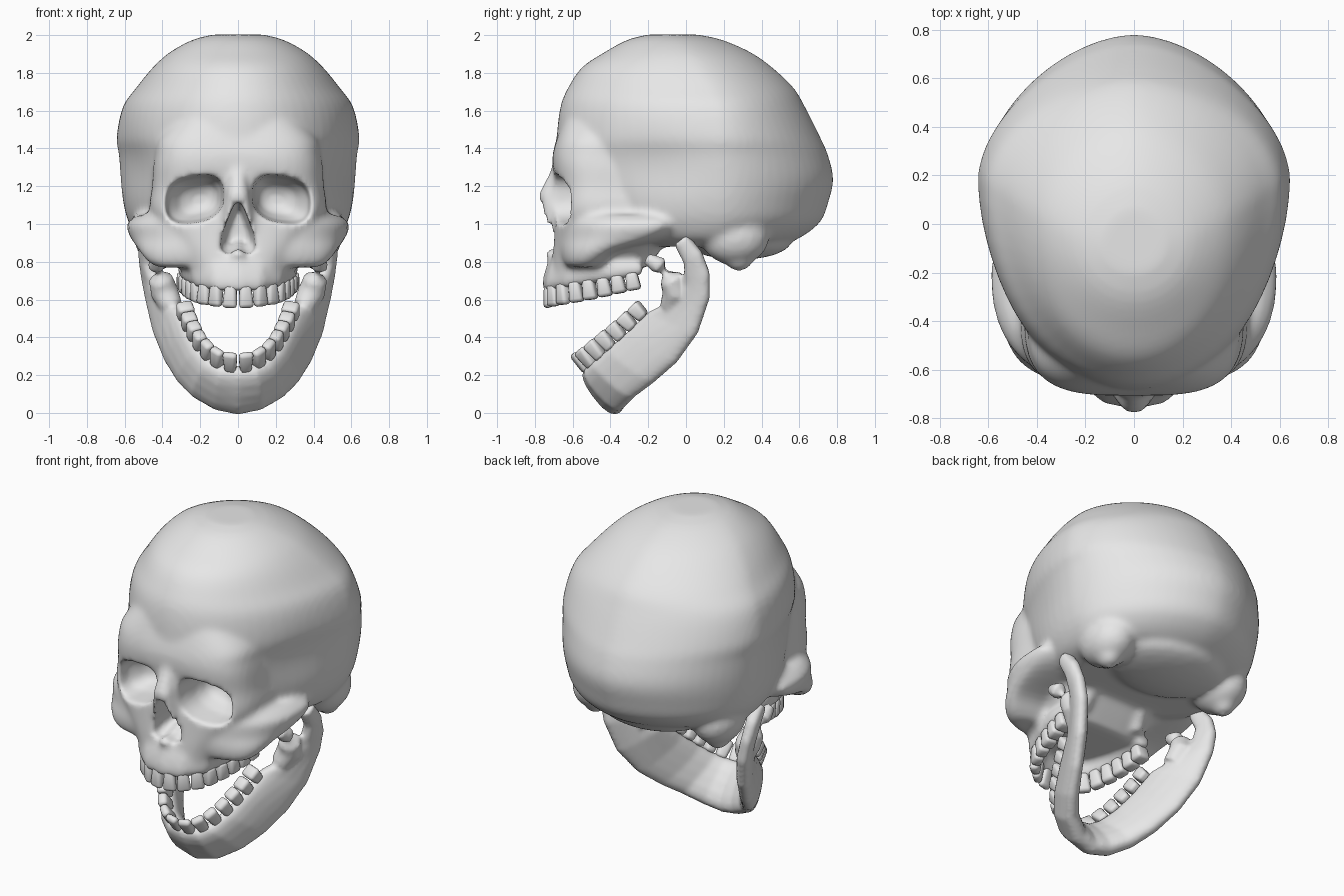
import bpy, bmesh, math
from mathutils import Vector as V, Matrix

if "Cube" in bpy.data.objects:
    bpy.data.objects.remove(bpy.data.objects["Cube"])

bone = bpy.data.materials.new("bone_grey")
bone.use_nodes = True
bone.diffuse_color = (0.8, 0.8, 0.8, 1)
bone.node_tree.nodes["Principled BSDF"].inputs["Base Color"].default_value = (0.8, 0.8, 0.8, 1)


def power(c, n):
    return math.copysign(abs(c) ** (2 / n), c)


def angles(count):
    return [2 * math.pi * i / count for i in range(count)]


def loft(bm, rings):
    rows = [[bm.verts.new(p) for p in r] for r in rings]
    for a, b in zip(rows, rows[1:]):
        for i in range(len(a)):
            j = (i + 1) % len(a)
            bm.faces.new((a[i], a[j], b[j], b[i]))
    bm.faces.new(rows[0])
    bm.faces.new(rows[-1])


def blend(rows, steps=4):
    """Smooth curve through rows of numbers."""
    out = []
    for i in range(len(rows) - 1):
        four = [rows[max(0, min(len(rows) - 1, i + k))] for k in (-1, 0, 1, 2)]
        for s in range(steps):
            t = s / steps
            out.append([b + 0.5 * t * (c - a + t * (2 * a - 5 * b + 4 * c - d + t * (3 * (b - c) + d - a)))
                        for a, b, c, d in zip(*four)])
    return out + [rows[-1]]


def section(z, front, back, width, mid, n=2.0, n_back=2.0, dent=0.0):
    """Egg-shaped horizontal ring, widest at y = mid."""
    ring = []
    for t in angles(64):
        e = n_back if math.cos(t) > 0 else n
        c, s = power(math.cos(t), e), power(math.sin(t), e)
        y = mid + c * ((back - mid) if c > 0 else (mid - front))
        hollow = dent * math.exp(-((y + 0.25) / 0.3) ** 2 - ((z - 1.3) / 0.17) ** 2)
        ring.append(V((width * s * (1 - hollow), y, z)))
    return ring


def band(bm, stations, n=2.5):
    """Plate swept through stations of (lower edge, upper edge, half thickness)."""
    mids = [(V(lo) + V(up)) / 2 for lo, up, t in stations]
    rings = []
    for i, (lo, up, t) in enumerate(stations):
        along = mids[min(i + 1, len(mids) - 1)] - mids[max(i - 1, 0)]
        axis = (V(up) - V(lo)) / 2
        side = along.cross(axis).normalized() * t
        rings.append([mids[i] + axis * power(math.cos(a), n) + side * power(math.sin(a), n)
                      for a in angles(16)])
    loft(bm, rings)


def tube(bm, points, radii):
    pts = [V(p) for p in points]
    rings = []
    for i, p in enumerate(pts):
        along = (pts[min(i + 1, len(pts) - 1)] - pts[max(i - 1, 0)]).normalized()
        u = along.orthogonal().normalized()
        w = along.cross(u)
        rings.append([p + (u * math.cos(a) + w * math.sin(a)) * radii[i] for a in angles(12)])
    loft(bm, rings)


def ball(bm, centre, size):
    bmesh.ops.create_icosphere(bm, subdivisions=3, radius=1,
                               matrix=Matrix.LocRotScale(V(centre), None, V(size)))


def flip(p, s):
    return (p[0] * s, p[1], p[2])


def mirrored(half):
    """Full arch from a centre-to-side half; works on points or stations."""
    def other(q):
        return flip(q, -1) if not isinstance(q[0], tuple) else (flip(q[0], -1), flip(q[1], -1), q[2])
    return [other(q) for q in reversed(half[1:])] + half


def finish(name, bm):
    bmesh.ops.recalc_face_normals(bm, faces=bm.faces)
    mesh = bpy.data.meshes.new(name)
    bm.to_mesh(mesh)
    bm.free()
    mesh.materials.append(bone)
    obj = bpy.data.objects.new(name, mesh)
    bpy.context.scene.collection.objects.link(obj)
    return obj


def bake(obj):
    graph = bpy.context.evaluated_depsgraph_get()
    mesh = bpy.data.meshes.new_from_object(obj.evaluated_get(graph))
    obj.modifiers.clear()
    obj.data = mesh
    mesh.shade_smooth()


def fuse(obj, voxel, rounds, cutter=None):
    def remesh():
        m = obj.modifiers.new("fuse", 'REMESH')
        m.mode, m.voxel_size = 'VOXEL', voxel
    remesh()
    if cutter:
        b = obj.modifiers.new("hollow", 'BOOLEAN')
        b.operation, b.object = 'DIFFERENCE', cutter
        remesh()
    s = obj.modifiers.new("soften", 'SMOOTH')
    s.factor, s.iterations = 0.5, rounds
    bake(obj)
    if cutter:
        bpy.data.objects.remove(cutter)


# Braincase
bm = bmesh.new()
loft(bm, [section(*row, n_back=1.75, dent=0.06) for row in blend((
    (0.88, -0.2, 0.45, 0.42, 0.1), (0.92, -0.4, 0.59, 0.52, 0.14), (1.01, -0.55, 0.71, 0.58, 0.18),
    (1.12, -0.6, 0.755, 0.61, 0.18), (1.24, -0.65, 0.78, 0.625, 0.18), (1.37, -0.68, 0.75, 0.635, 0.18),
    (1.46, -0.685, 0.71, 0.645, 0.18), (1.62, -0.665, 0.63, 0.61, 0.16), (1.72, -0.625, 0.57, 0.54, 0.12),
    (1.83, -0.55, 0.455, 0.45, 0.05), (1.91, -0.43, 0.34, 0.36, 0), (1.975, -0.31, 0.19, 0.24, -0.05),
    (2.003, -0.2, 0.06, 0.13, -0.08)))])
ball(bm, (0, 0.28, 0.91), (0.36, 0.28, 0.1))

# Face block with brow, then cheeks running back into the cheek arches
loft(bm, [section(*row, n=3.4, n_back=3.4) for row in blend((
    (0.74, -0.71, -0.25, 0.27, -0.4), (0.82, -0.71, -0.18, 0.3, -0.38), (0.92, -0.7, -0.1, 0.38, -0.36),
    (1.06, -0.69, 0, 0.465, -0.35), (1.2, -0.69, 0, 0.455, -0.35), (1.3, -0.705, 0, 0.45, -0.35),
    (1.37, -0.705, 0, 0.44, -0.35), (1.45, -0.685, 0, 0.425, -0.33), (1.58, -0.64, 0, 0.33, -0.25)))])
loft(bm, [section(*row, n=2.5) for row in blend((
    (0.77, -0.64, -0.44, 0.42, -0.53), (0.8, -0.665, -0.41, 0.475, -0.5), (0.86, -0.68, -0.33, 0.525, -0.42),
    (0.93, -0.685, 0, 0.57, -0.25), (1.0, -0.685, 0.1, 0.59, -0.18), (1.05, -0.68, 0.1, 0.53, -0.18)))])

# Upper gum
band(bm, mirrored([
    ((0, -0.74, 0.64), (0, -0.68, 0.84), 0.04), ((0.11, -0.72, 0.645), (0.11, -0.66, 0.84), 0.04),
    ((0.2, -0.63, 0.66), (0.2, -0.6, 0.84), 0.045), ((0.25, -0.48, 0.685), (0.25, -0.48, 0.82), 0.045),
    ((0.28, -0.34, 0.71), (0.27, -0.34, 0.8), 0.045), ((0.28, -0.23, 0.73), (0.27, -0.23, 0.79), 0.04)]))

# Nose bone flaring into the rim of the opening, and the spine below it
tube(bm, [(0, -0.65, 1.36), (0, -0.685, 1.25), (0, -0.72, 1.16), (0, -0.68, 1.03), (0, -0.65, 0.9)],
     [0.03, 0.045, 0.062, 0.09, 0.1])
ball(bm, (0, -0.71, 0.84), (0.04, 0.035, 0.03))

for s in (1, -1):
    # Bone behind the ear, and the wing behind the palate
    ball(bm, flip((0.41, 0.26, 0.93), s), (0.14, 0.18, 0.15))
    ball(bm, flip((0.42, 0.28, 0.83), s), (0.07, 0.08, 0.08))
    tube(bm, [flip(p, s) for p in ((0.17, -0.16, 0.95), (0.2, -0.23, 0.78))], [0.07, 0.04])
skull = finish("skull", bm)

# Eye and nose hollows
bm = bmesh.new()
for s in (1, -1):
    rings = []
    for y, k, x in ((-0.95, 1.05, 0.24), (-0.66, 1.0, 0.235), (-0.54, 0.88, 0.23),
                    (-0.46, 0.6, 0.21), (-0.43, 0.25, 0.2)):
        rings.append([V((s * (x + 0.16 * k * power(math.cos(a), 2.7)), y,
                         1.13 + k * (0.125 * power(math.sin(a), 2.7) - 0.025 * power(math.cos(a), 2.7))))
                      for a in angles(32)])
    loft(bm, rings)
opening = ((0, 0.87), (0.05, 0.84), (0.095, 0.86), (0.085, 0.94), (0.04, 1.06), (0.012, 1.12))
outline = list(opening) + [(-x, z) for x, z in reversed(opening[1:])]
loft(bm, [[V((x * k, y, 1 + (z - 1) * k)) for x, z in outline] for y, k in ((-0.9, 1), (-0.66, 1), (-0.54, 0.6))])
fuse(skull, 0.016, 6, finish("hollow_cutter", bm))

# Lower jaw: body, upright branch and hinge
bm = bmesh.new()
band(bm, mirrored([
    ((0, -0.35, 0.0), (0, -0.53, 0.24), 0.065), ((0.11, -0.33, 0.025), (0.08, -0.525, 0.245), 0.065),
    ((0.22, -0.27, 0.085), (0.14, -0.485, 0.275), 0.06), ((0.3, -0.17, 0.16), (0.2, -0.41, 0.34), 0.055),
    ((0.37, -0.05, 0.265), (0.25, -0.31, 0.43), 0.05), ((0.435, 0.06, 0.42), (0.29, -0.19, 0.54), 0.05),
    ((0.475, 0.125, 0.61), (0.37, -0.08, 0.59), 0.045), ((0.495, 0.125, 0.74), (0.43, -0.01, 0.67), 0.04),
    ((0.5, 0.085, 0.85), (0.47, -0.01, 0.79), 0.04), ((0.49, 0.01, 0.945), (0.47, -0.06, 0.89), 0.045)]))
for s in (1, -1):
    # Forward prong
    tube(bm, [flip(p, s) for p in ((0.35, -0.08, 0.56), (0.39, -0.05, 0.64), (0.41, -0.08, 0.71),
                                   (0.43, -0.14, 0.78), (0.43, -0.21, 0.82))],
         [0.06, 0.075, 0.065, 0.05, 0.03])
jaw = finish("lower_jaw", bm)
fuse(jaw, 0.013, 4)


def teeth(name, half, count, up, size):
    """Row of tapered, rounded blocks spaced evenly along an arch."""
    path = [V(p) for p in mirrored(half)]
    lengths = [(b - a).length for a, b in zip(path, path[1:])]
    bm = bmesh.new()
    for i in range(count):
        d, k = sum(lengths) * (i + 0.5) / count, 0
        while d > lengths[k]:
            d -= lengths[k]
            k += 1
        along = (path[k + 1] - path[k]).normalized()
        base = path[k] + along * d
        u = (V(up) - along * along.dot(V(up))).normalized()
        out = along.cross(u)
        back = abs(2 * (i + 0.5) / count - 1)
        depth = size[1] * (0.75 + 0.5 * back)
        height = size[2] * (1.1 - 0.3 * back)
        frame = Matrix((along, out, u)).transposed().to_4x4()
        frame.translation = base + u * height * 0.4
        new = bmesh.ops.create_cube(bm, size=1)["verts"]
        for v in new:
            taper = 1.0 if v.co.z > 0 else 0.75
            edge = 0.65 + 0.35 * back if v.co.z > 0 else 1
            v.co = frame @ V((v.co.x * size[0] * taper, v.co.y * depth * edge, v.co.z * height))
    obj = finish(name, bm)
    b = obj.modifiers.new("round", 'BEVEL')
    b.width, b.segments = 0.018, 2
    bake(obj)


# Teeth
teeth("upper_teeth", [(0, -0.73, 0.665), (0.1, -0.71, 0.67), (0.2, -0.625, 0.68), (0.25, -0.48, 0.7),
                      (0.275, -0.34, 0.725), (0.28, -0.25, 0.74)], 16, (0, -0.1, -1), (0.08, 0.075, 0.115))
teeth("lower_teeth", [(0, -0.535, 0.23), (0.08, -0.52, 0.24), (0.145, -0.475, 0.28), (0.2, -0.405, 0.345),
                      (0.25, -0.305, 0.435), (0.29, -0.2, 0.54)], 14, (0, -0.67, 0.74), (0.08, 0.075, 0.11))
